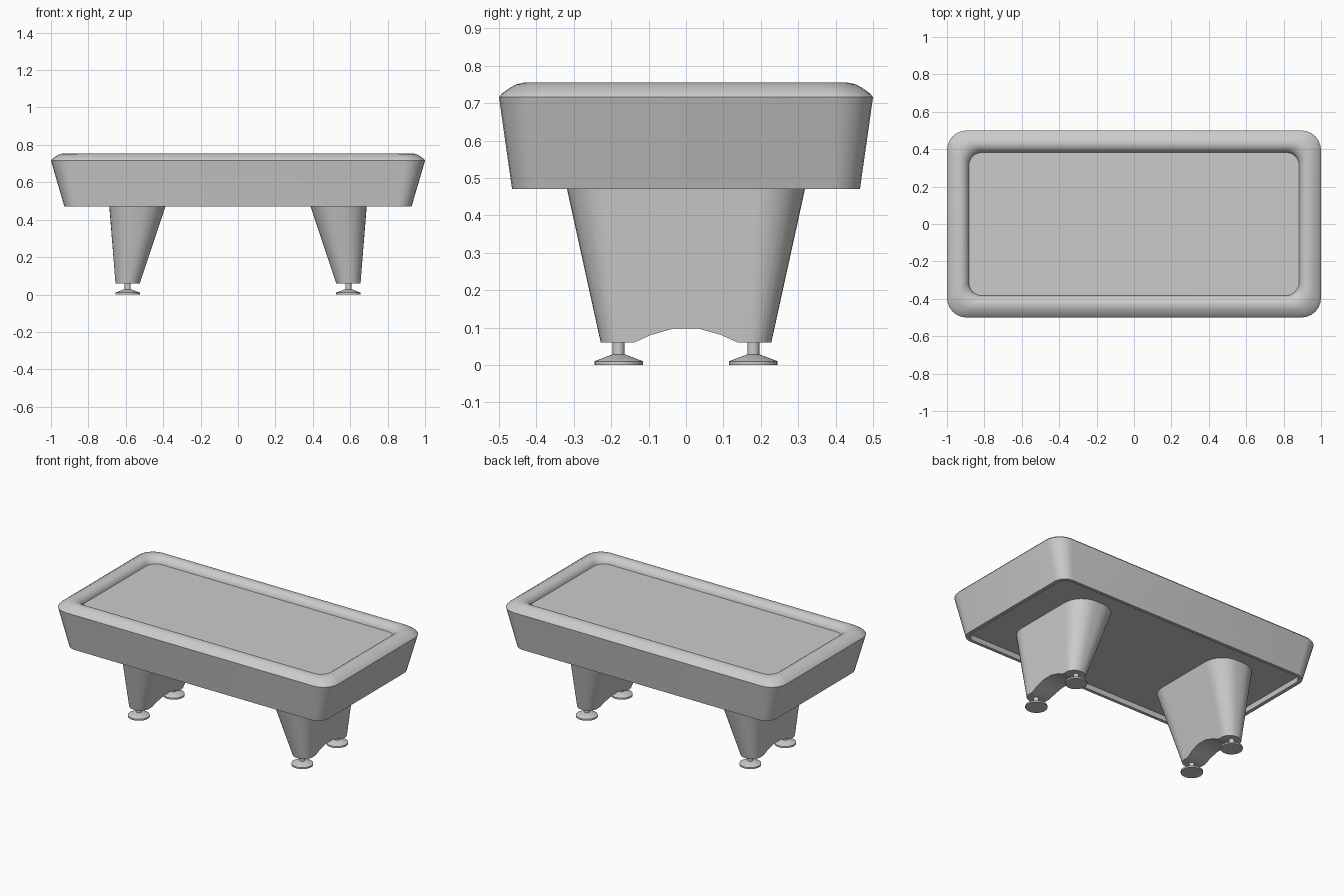
import bpy, bmesh
from math import sin, cos, pi

if "Cube" in bpy.data.objects:
    bpy.data.objects.remove(bpy.data.objects["Cube"])


def finish(name, bm, angle=35):
    bmesh.ops.recalc_face_normals(bm, faces=bm.faces)
    me = bpy.data.meshes.new(name)
    bm.to_mesh(me)
    bm.free()
    ob = bpy.data.objects.new(name, me)
    bpy.context.collection.objects.link(ob)
    bpy.ops.object.select_all(action='DESELECT')
    bpy.context.view_layer.objects.active = ob
    ob.select_set(True)
    bpy.ops.object.shade_smooth_by_angle(angle=angle * pi / 180)
    return ob


def bridge(bm, a, b):
    n = len(a)
    for i in range(n):
        j = (i + 1) % n
        bm.faces.new((a[i], a[j], b[j], b[i]))


def rounded_rect(hx, hy, r, z, seg=6):
    pts = []
    for k, (sx, sy) in enumerate(((1, 1), (-1, 1), (-1, -1), (1, -1))):
        for i in range(seg + 1):
            a = (k + i / seg) * pi / 2
            pts.append((sx * (hx - r) + r * cos(a), sy * (hy - r) + r * sin(a), z))
    return pts


def loft(name, rings):
    bm = bmesh.new()
    loops = [[bm.verts.new(p) for p in ring] for ring in rings]
    for a, b in zip(loops, loops[1:]):
        bridge(bm, a, b)
    bm.faces.new(loops[0])
    bm.faces.new(loops[-1])
    return finish(name, bm)


# Table body: recessed underside, sloping apron, rounded rail
rings = [rounded_rect(0.90, 0.44, 0.06, 0.50),
         rounded_rect(0.905, 0.445, 0.06, 0.47),
         rounded_rect(0.928, 0.465, 0.075, 0.47)]
rail = [(0, 0.716), (0.008, 0.726), (0.023, 0.737), (0.045, 0.750), (0.068, 0.755),
        (0.088, 0.751), (0.105, 0.739), (0.115, 0.724), (0.118, 0.708)]
for inset, z in rail:
    rings.append(rounded_rect(1 - inset, 0.5 - inset, max(0.105 - inset * 0.3, 0.07), z))
loft("table_body", rings)

# Playing surface
loft("playing_bed", [rounded_rect(0.885, 0.387, 0.07, 0.69),
                     rounded_rect(0.885, 0.387, 0.07, 0.712)])


def arch(y):
    # Height of the arched lower edge of a leg
    pts = [(0, 0.097), (0.035, 0.097), (0.095, 0.08), (0.138, 0.06), (1, 0.06)]
    for (y0, z0), (y1, z1) in zip(pts, pts[1:]):
        if abs(y) <= y1:
            return z0 + (z1 - z0) * (abs(y) - y0) / (y1 - y0)


def leg_side(t, seg=8):
    # Half outline at height fraction t: (offset from centre, y)
    half, hy = 0.065 + 0.085 * t, 0.228 + 0.09 * t
    r = 0.06 + 0.065 * t
    arc = [(half - r + r * sin(i / seg * pi / 2), -hy + r - r * cos(i / seg * pi / 2))
           for i in range(seg + 1)]
    mid = [(half, y * (1 + 0.4 * t)) for y in (-0.138, -0.095, -0.035)]
    low = arc + mid
    return low + [(x, -y) for x, y in reversed(low)]


def leg(name, side):
    bm = bmesh.new()
    rows = []
    for top in (False, True):
        right, left = [], []
        for k, (_, yb) in enumerate(leg_side(0)):
            z = 0.50 if top else arch(yb)
            t = (z - 0.06) / 0.41
            x, y = leg_side(t)[k]
            if not top:
                y = yb if abs(yb) < 0.14 else y
            cx = side * (0.59 - 0.052 * t)
            right.append(bm.verts.new((cx + x, y, z)))
            left.append(bm.verts.new((cx - x, y, z)))
        rows.append((right, left))
    (rb, lb), (rt, lt) = rows
    bridge(bm, rb + lb[::-1], rt + lt[::-1])
    for r, l in ((rb, lb), (rt, lt)):
        for i in range(len(r) - 1):
            bm.faces.new((r[i], r[i + 1], l[i + 1], l[i]))
    bmesh.ops.remove_doubles(bm, verts=bm.verts, dist=1e-5)
    finish(name, bm)


def foot(name, cx, cy):
    # Levelling foot: disc, cone and threaded stem
    profile = [(0.065, 0), (0.065, 0.010), (0.018, 0.028), (0.016, 0.028), (0.016, 0.07)]
    n = 24
    loft(name, [[(cx + r * cos(2 * pi * i / n), cy + r * sin(2 * pi * i / n), z)
                 for i in range(n)] for r, z in profile])


# Two pedestal legs with two feet each
for side, label in ((-1, "left"), (1, "right")):
    leg(label + "_leg", side)
    for ys, end in ((-1, "front"), (1, "back")):
        foot(f"{label}_{end}_foot", side * 0.59, ys * 0.18)
